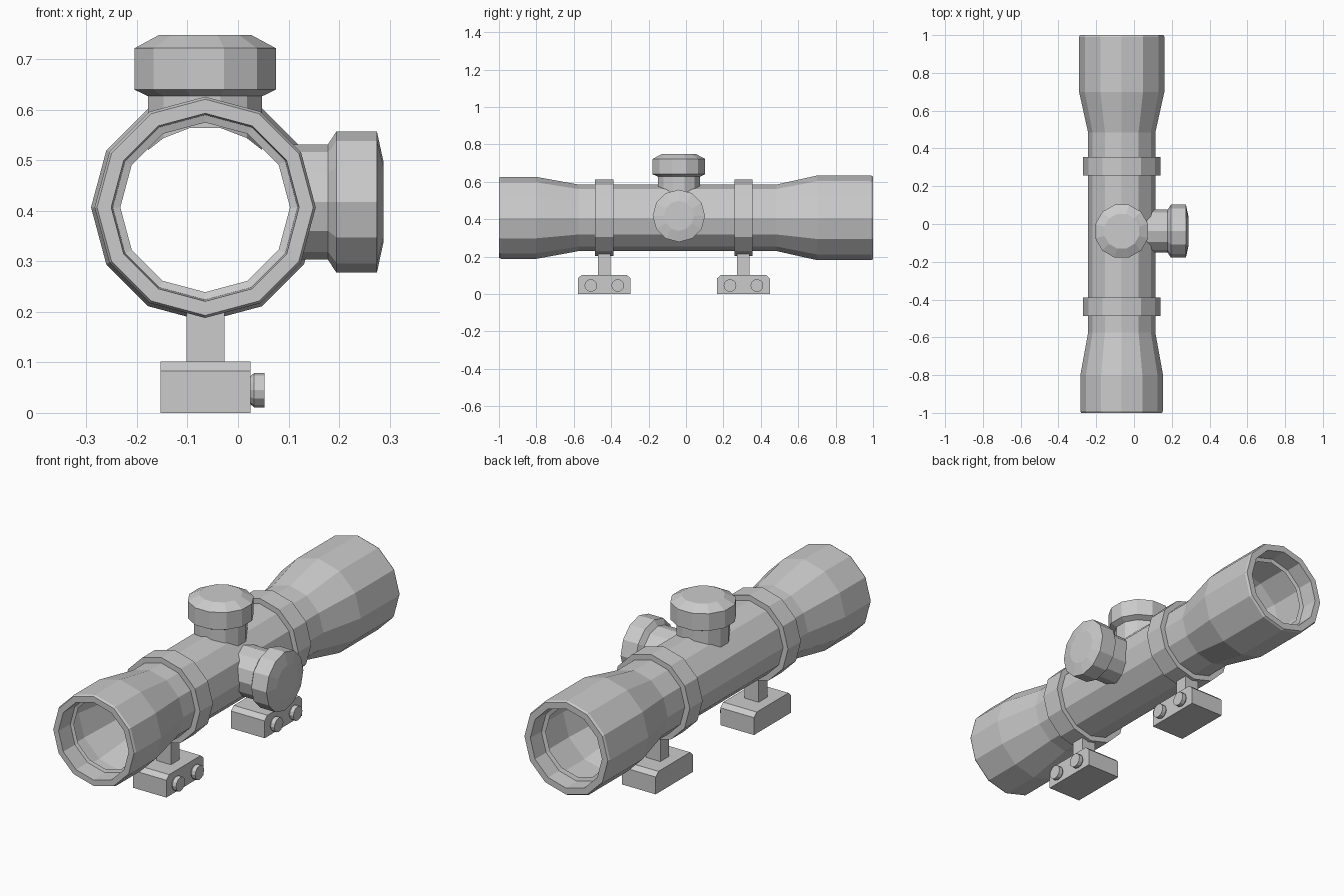
import bpy, bmesh, math
from mathutils import Vector

if "Cube" in bpy.data.objects:
    bpy.data.objects.remove(bpy.data.objects["Cube"])

AX, AZ = -0.065, 0.407   # optical axis position
TURRET_Y = -0.038


def finish(name, bm):
    bmesh.ops.recalc_face_normals(bm, faces=bm.faces)
    me = bpy.data.meshes.new(name)
    bm.to_mesh(me)
    bm.free()
    ob = bpy.data.objects.new(name, me)
    bpy.context.collection.objects.link(ob)
    return ob


def lathe(name, profile, axis, centre, sides=12, phase=0.0, cap_end=False, saddle=None):
    """Revolve (distance along axis, radius) points around x, y or z."""
    u, v, w = {'x': ((0, 1, 0), (0, 0, 1), (1, 0, 0)),
               'y': ((1, 0, 0), (0, 0, 1), (0, 1, 0)),
               'z': ((1, 0, 0), (0, 1, 0), (0, 0, 1))}[axis]
    u, v, w, c = Vector(u), Vector(v), Vector(w), Vector(centre)
    bm = bmesh.new()
    rings = []
    for d, r in profile:
        ring = []
        for i in range(sides):
            a = phase + 2 * math.pi * i / sides
            ring.append(bm.verts.new(c + w * d + (u * math.cos(a) + v * math.sin(a)) * r))
        rings.append(ring)
    for a, b in zip(rings, rings[1:]):
        for i in range(sides):
            j = (i + 1) % sides
            bm.faces.new((a[i], a[j], b[j], b[i]))
    if cap_end:
        bm.faces.new(rings[-1])
    # fit the first ring onto the round tube
    if saddle:
        for vert in rings[0]:
            if axis == 'z':
                vert.co.z = AZ + math.sqrt(saddle ** 2 - (vert.co.x - AX) ** 2)
            else:
                vert.co.x = AX + math.sqrt(saddle ** 2 - (vert.co.z - AZ) ** 2)
    return finish(name, bm)


def box(name, x, y, z):
    bm = bmesh.new()
    bmesh.ops.create_cube(bm, size=1)
    for v in bm.verts:
        v.co = [lo + (hi - lo) * (t + 0.5) for (lo, hi), t in zip((x, y, z), v.co)]
    return finish(name, bm)


# main tube with flared, recessed ends
lathe('scope_tube', [(-0.91, 0.168), (-0.915, 0.183), (-1.0, 0.186), (-1.0, 0.214),
                     (-0.99, 0.219), (-0.80, 0.219), (-0.575, 0.178), (0.485, 0.178),
                     (0.70, 0.226), (0.99, 0.226), (1.0, 0.221), (1.0, 0.19),
                     (0.92, 0.187), (0.915, 0.168)], 'y', (AX, 0, AZ))

# adjustment turrets
PH = math.radians(15)
lathe('top_turret', [(0.55, 0.117), (0.627, 0.117), (0.64, 0.145), (0.722, 0.145),
                     (0.748, 0.095)], 'z', (AX, TURRET_Y, 0), phase=PH,
      cap_end=True, saddle=0.16)
lathe('side_turret', [(0.06, 0.114), (0.178, 0.114), (0.195, 0.14), (0.275, 0.14),
                      (0.288, 0.08)], 'x', (0, TURRET_Y, 0.4175),
      cap_end=True, saddle=0.172)

# front and rear mounts
for label, y in (('front', -0.437), ('rear', 0.307)):
    # clamp ring
    lathe(label + '_clamp_ring', [(-0.049, 0.174), (-0.049, 0.204), (0.049, 0.204),
                                  (0.049, 0.174)], 'y', (AX, y, AZ))
    # post
    box(label + '_post', (-0.102, -0.027), (y - 0.033, y + 0.033), (0.09, 0.22))
    # base block with chamfered top ends
    bm = bmesh.new()
    outline = [(-0.141, 0), (0.141, 0), (0.141, 0.083), (0.12, 0.102),
               (-0.12, 0.102), (-0.141, 0.083)]
    face = bm.faces.new([bm.verts.new((-0.153, y + dy, z)) for dy, z in outline])
    ext = bmesh.ops.extrude_face_region(bm, geom=[face], use_keep_orig=True)
    for g in ext['geom']:
        if isinstance(g, bmesh.types.BMVert):
            g.co.x = 0.025
    finish(label + '_base', bm)
    # clamp screws
    for k, dy in enumerate((-0.072, 0.072)):
        lathe(f'{label}_screw_{k + 1}', [(0.02, 0.028), (0.025, 0.028), (0.032, 0.034),
                                         (0.052, 0.034)], 'x', (0, y + dy, 0.045),
              cap_end=True)
